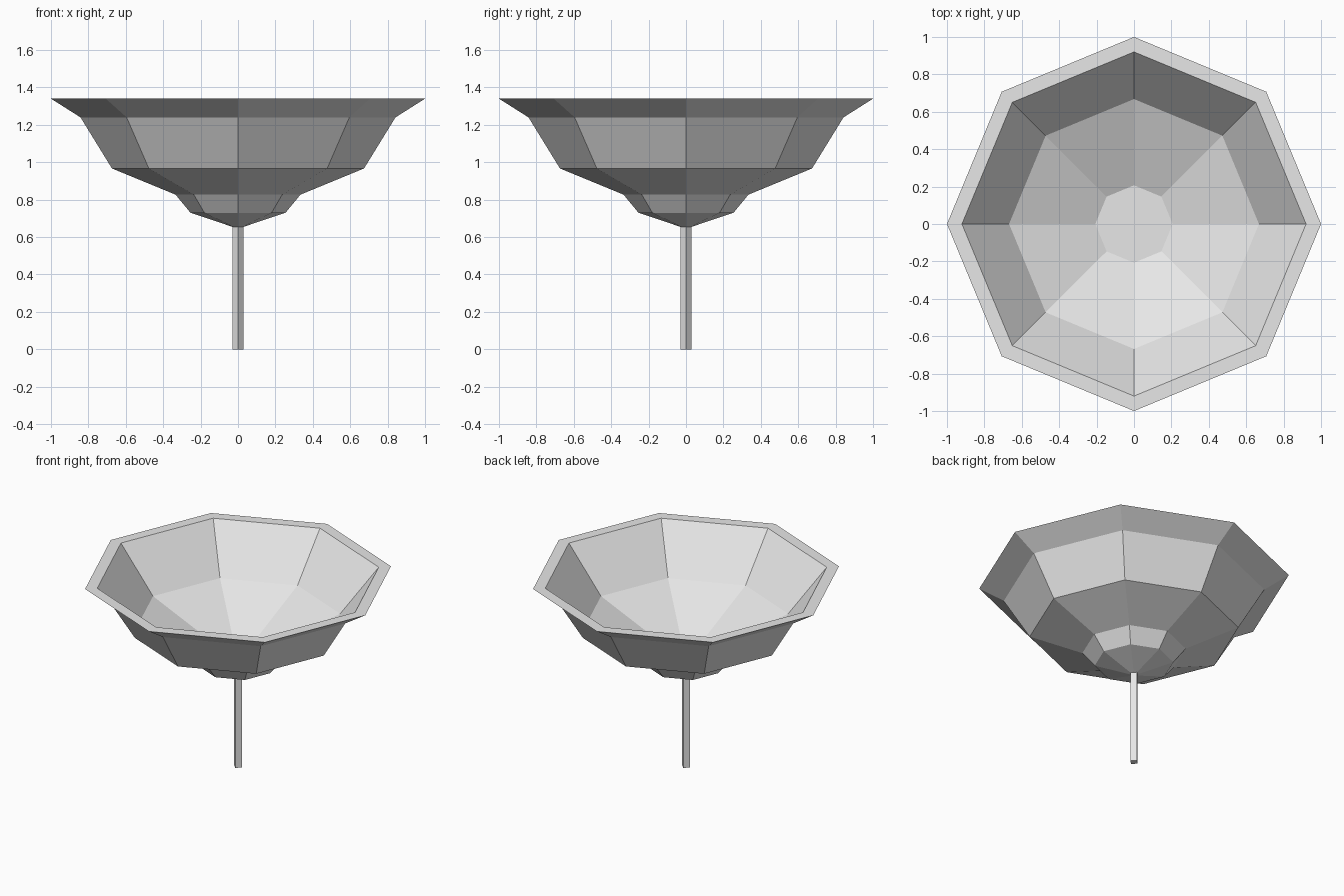
import bpy
import bmesh
from math import cos, sin, tau

default = bpy.data.objects.get("Cube")
if default:
    bpy.data.objects.remove(default, do_unlink=True)

grey = bpy.data.materials.new("light_grey")
grey.use_nodes = True
color = (0.8, 0.8, 0.8, 1.0)
grey.diffuse_color = color
grey.node_tree.nodes["Principled BSDF"].inputs["Base Color"].default_value = color


def lathe(name, profile, sides):
    """Flat-faced turned solid: rings of (radius, z), capped at both ends."""
    bm = bmesh.new()
    rings = [[bm.verts.new((r * cos(tau * i / sides), r * sin(tau * i / sides), z))
              for i in range(sides)] for r, z in profile]
    for low, high in zip(rings, rings[1:]):
        for i in range(sides):
            j = (i + 1) % sides
            bm.faces.new((low[i], low[j], high[j], high[i]))
    bm.faces.new(rings[0][::-1])
    bm.faces.new(rings[-1])
    bmesh.ops.recalc_face_normals(bm, faces=bm.faces)
    mesh = bpy.data.meshes.new(name)
    bm.to_mesh(mesh)
    bm.free()
    mesh.materials.append(grey)
    obj = bpy.data.objects.new(name, mesh)
    bpy.context.collection.objects.link(obj)
    return obj


# Bowl: outside from the stem up to the rim, then down the inside to the floor
outside = [(0.03, 0.655), (0.254, 0.73), (0.334, 0.827),
           (0.674, 0.967), (0.842, 1.24), (1.0, 1.34)]
inside = [(0.92, 1.34), (0.668, 1.03), (0.207, 0.83)]
lathe("bowl", outside + inside, 8)

# Square stem, corners on the axes
lathe("stem", [(0.03, 0.0), (0.03, 0.66)], 4)
